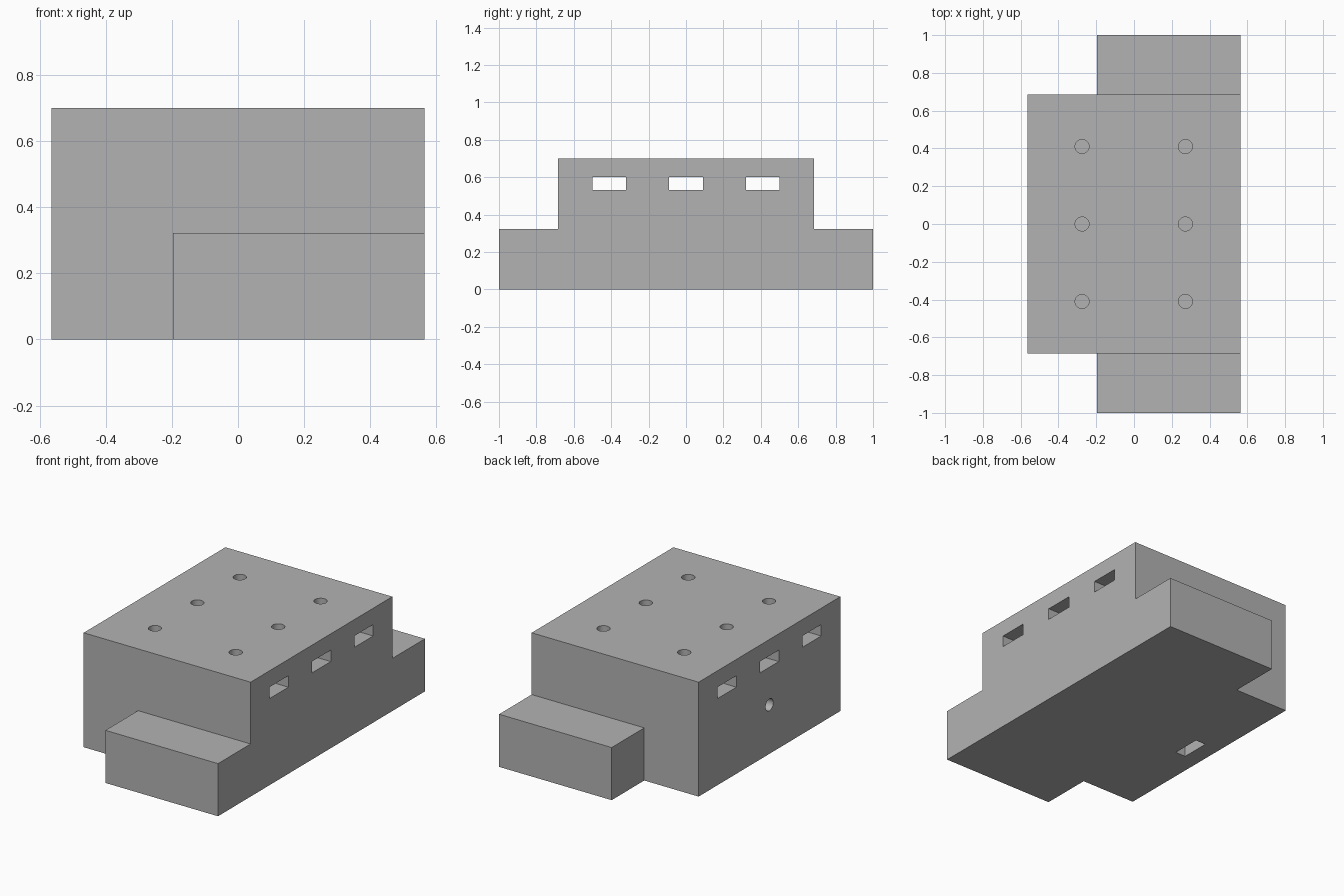
import bpy
import math

if "Cube" in bpy.data.objects:
    bpy.data.objects.remove(bpy.data.objects["Cube"], do_unlink=True)

# Overall proportions
HALF_X, HALF_Y, HEIGHT = 0.565, 0.685, 0.7
TAB_X, TAB_Z = -0.197, 0.322
SLOT_LENGTH, HOLE_RADIUS = 0.18, 0.037
ROWS = (-0.41, 0, 0.41)

grey = bpy.data.materials.new("plain grey")
grey.use_nodes = True
colour = (0.45, 0.45, 0.45, 1)
grey.diffuse_color = colour
grey.node_tree.nodes["Principled BSDF"].inputs["Base Color"].default_value = colour


def box(name, low, high):
    centre = [(a + b) / 2 for a, b in zip(low, high)]
    bpy.ops.mesh.primitive_cube_add(size=1, location=centre)
    ob = bpy.context.object
    ob.name = name
    ob.scale = [b - a for a, b in zip(low, high)]
    bpy.ops.object.transform_apply(location=True, rotation=False, scale=True)
    ob.data.materials.append(grey)
    return ob


def drill(name, centre, depth, rotation=(0, 0, 0)):
    bpy.ops.mesh.primitive_cylinder_add(vertices=32, radius=HOLE_RADIUS, depth=depth,
                                        location=centre, rotation=rotation)
    ob = bpy.context.object
    ob.name = name
    ob.data.materials.append(grey)
    return ob


def combine(target, tool, operation):
    mod = target.modifiers.new(tool.name, 'BOOLEAN')
    mod.operation, mod.solver, mod.object = operation, 'EXACT', tool
    tool.hide_render = True
    bpy.ops.object.select_all(action='DESELECT')
    bpy.context.view_layer.objects.active = target
    target.select_set(True)
    bpy.ops.object.modifier_apply(modifier=mod.name)
    bpy.data.objects.remove(tool, do_unlink=True)


# Main block with a low foot sticking out at both ends
block = box("mounting_block", (-HALF_X, -HALF_Y, 0), (HALF_X, HALF_Y, HEIGHT))
foot = box("end_feet", (TAB_X, -1, 0), (HALF_X, 1, TAB_Z))
combine(block, foot, 'UNION')

# Three nut slots right through the block, each met by two bolt holes from the top
for y in ROWS:
    slot = box("nut_slot", (-1, y - SLOT_LENGTH / 2, 0.53), (1, y + SLOT_LENGTH / 2, 0.6))
    combine(block, slot, 'DIFFERENCE')
    for x in (-0.275, 0.272):
        combine(block, drill("top_bolt_hole", (x, y, 0.6), 0.4), 'DIFFERENCE')

# Nut pocket from below, met by the bolt hole in the side
pocket = box("bottom_nut_pocket", (-0.46, -SLOT_LENGTH / 2, -0.1), (-0.39, SLOT_LENGTH / 2, 0.39))
combine(block, pocket, 'DIFFERENCE')
side_hole = drill("side_bolt_hole", (-0.45, 0, 0.3), 0.4, (0, math.pi / 2, 0))
combine(block, side_hole, 'DIFFERENCE')

# Smooth hole walls, crisp block edges
bpy.ops.object.select_all(action='DESELECT')
block.select_set(True)
bpy.context.view_layer.objects.active = block
bpy.ops.object.shade_smooth_by_angle(angle=math.radians(30))
